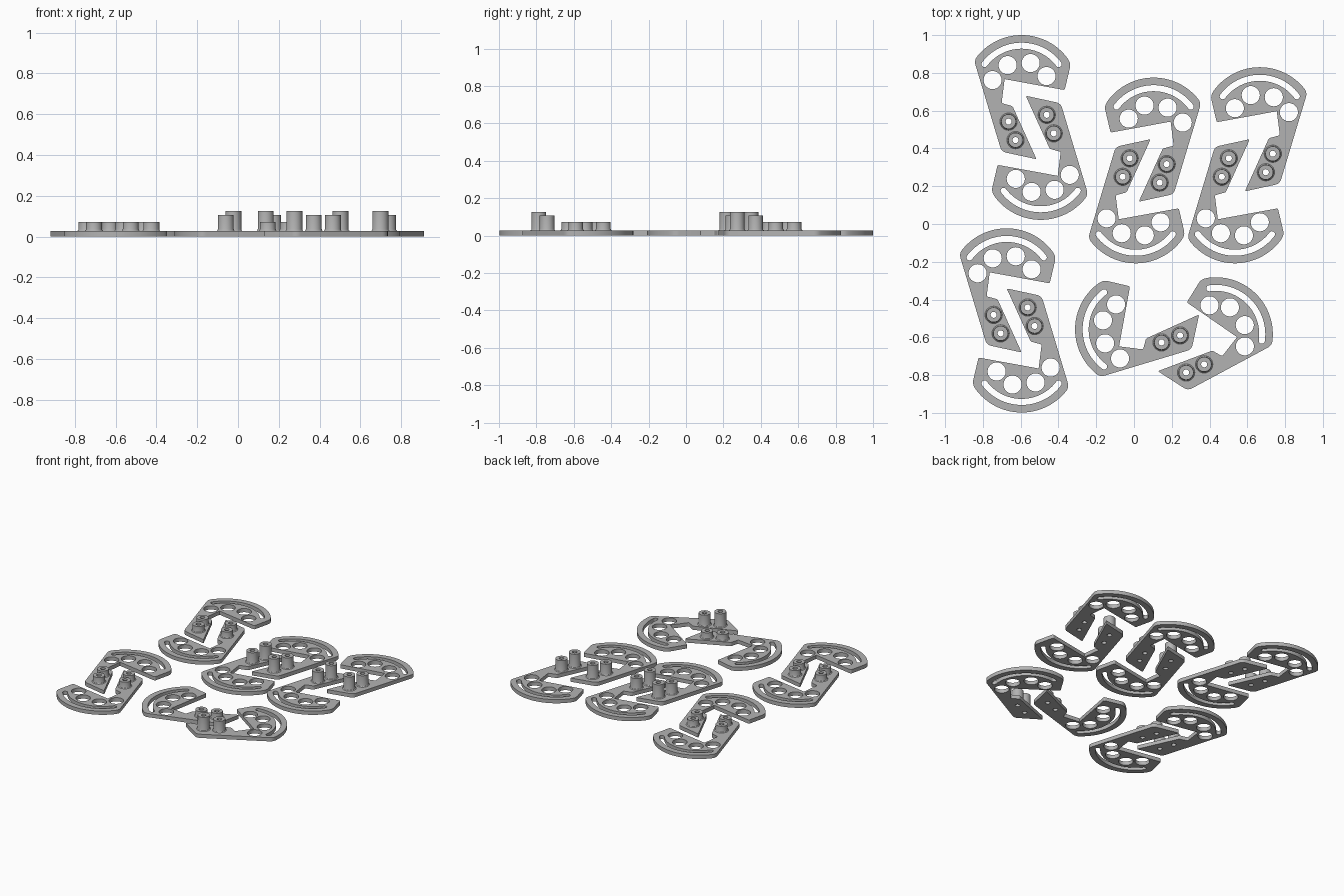
import bpy, bmesh, math
from mathutils import Matrix, Vector

if "Cube" in bpy.data.objects:
    bpy.data.objects.remove(bpy.data.objects["Cube"])

THICK = 0.027          # plate thickness
BORE = 0.016           # screw hole radius
R = 0.302              # outer radius of the fan-shaped head

grey = bpy.data.materials.new("light grey plastic")
grey.diffuse_color = (0.45, 0.45, 0.45, 1)
grey.use_nodes = True
grey.node_tree.nodes["Principled BSDF"].inputs["Base Color"].default_value = grey.diffuse_color

HOLES = [(-.154, .064), (-.074, .143), (.048, .154), (.132, .085)]
BOSSES = [(-.069, -.156), (-.032, -.254)]


def circle(c, r, n=40):
    return [(c[0] + r * math.cos(2 * math.pi * i / n),
             c[1] + r * math.sin(2 * math.pi * i / n)) for i in range(n)]


def arc(r, a0, a1, n):
    return [(r * math.cos(a0 + (a1 - a0) * i / n),
             r * math.sin(a0 + (a1 - a0) * i / n)) for i in range(n + 1)]


def rounded(corners):
    """Round each (x, y, cut) corner, cutting it back by the given length."""
    out = []
    for i, (x, y, d) in enumerate(corners):
        p = Vector((x, y))
        if d == 0:
            out.append((x, y))
            continue
        a = Vector(corners[i - 1][:2])
        b = Vector(corners[(i + 1) % len(corners)][:2])
        a, b = p + (a - p).normalized() * d, p + (b - p).normalized() * d
        for k in range(7):
            t = k / 6
            out.append(tuple(a * (1 - t) ** 2 + p * 2 * t * (1 - t) + b * t * t))
    return out


def outline():
    # head arc from right corner to left corner, then down the leg and back
    right, left = math.atan2(.151, .261), math.atan2(.170, -.252)
    head = [(x, y, 0) for x, y in arc(R, right + .12, left - .12, 40)]
    leg = [(-.252, .170, .028), (-.106, -.315, .026), (.079, -.355, .010),
           (-.048, -.074, .008), (-.106, -.058, .008), (-.090, .069, 0),
           (.228, .011, .010), (.261, .151, .024)]
    return rounded(head + leg)


def slot():
    # curved slot with round ends
    a0, a1, r, w = math.radians(37), math.radians(143), .246, .016
    pts = arc(r + w, a0, a1, 36)
    for a, s, inner in ((a1, 0, True), (a0, math.pi, False)):
        c = Vector((r * math.cos(a), r * math.sin(a)))
        pts += [(c.x + w * math.cos(a + s + math.pi * k / 8),
                 c.y + w * math.sin(a + s + math.pi * k / 8)) for k in range(1, 8)]
        if inner:
            pts += arc(r - w, a1, a0, 36)
    return pts


def plate_mesh():
    # filled and extruded flat curve with all openings
    cu = bpy.data.curves.new("plate_profile", 'CURVE')
    cu.dimensions, cu.fill_mode, cu.extrude = '2D', 'BOTH', THICK / 2
    loops = [outline(), slot()] + [circle(c, .048) for c in HOLES]
    loops += [circle(c, BORE, 24) for c in BOSSES]
    for pts in loops:
        sp = cu.splines.new('POLY')
        sp.points.add(len(pts) - 1)
        for q, (x, y) in zip(sp.points, pts):
            q.co = (x, y, 0, 1)
        sp.use_cyclic_u = True
    ob = bpy.data.objects.new("plate_profile", cu)
    bpy.context.collection.objects.link(ob)
    dg = bpy.context.evaluated_depsgraph_get()
    me = bpy.data.meshes.new_from_object(ob.evaluated_get(dg))
    bpy.data.objects.remove(ob)
    return me


def add_boss(bm, c, top):
    # hollow standoff with a small flare at its foot
    prof = [(BORE, THICK), (BORE, top), (.039, top), (.039, THICK + .010),
            (.041, THICK + .004), (.046, THICK)]
    n = 24
    rings = [[bm.verts.new((x, y, z)) for x, y in circle(c, r, n)] for r, z in prof]
    for a, b in zip(rings, rings[1:]):
        for i in range(n):
            j = (i + 1) % n
            bm.faces.new((a[i], b[i], b[j], a[j]))


def bracket(name, base, x, y, angle, mirrored, tops):
    bm = bmesh.new()
    bm.from_mesh(base)
    bmesh.ops.translate(bm, verts=bm.verts, vec=(0, 0, THICK / 2))
    bmesh.ops.remove_doubles(bm, verts=bm.verts, dist=1e-5)
    bmesh.ops.recalc_face_normals(bm, faces=bm.faces)
    plate_faces = len(bm.faces)
    for c, top in zip(BOSSES, tops):
        add_boss(bm, c, top)
    bm.faces.ensure_lookup_table()
    bm.normal_update()
    # boss tops must face up
    ring = [f for f in bm.faces[plate_faces:] if abs(f.normal.z) > .99]
    if ring[0].normal.z < 0:
        bmesh.ops.reverse_faces(bm, faces=bm.faces[plate_faces:])
    m = Matrix.Translation((x, y, 0)) @ Matrix.Rotation(math.radians(angle), 4, 'Z')
    if mirrored:
        m = m @ Matrix.Diagonal((-1, 1, 1, 1))
    bm.transform(m)
    if mirrored:
        bmesh.ops.reverse_faces(bm, faces=bm.faces[:])
    me = bpy.data.meshes.new(name)
    bm.to_mesh(me)
    bm.free()
    me.materials.clear()
    me.materials.append(grey)
    ob = bpy.data.objects.new(name, me)
    bpy.context.collection.objects.link(ob)
    bpy.ops.object.select_all(action='DESELECT')
    ob.select_set(True)
    bpy.context.view_layer.objects.active = ob
    bpy.ops.object.shade_smooth_by_angle(angle=math.radians(30))


base = plate_mesh()
SHORT, TALL = (.072, .072), (.107, .126)

# brackets with short standoffs
for i, (x, y, a) in enumerate([(-.595, .698, 0), (-.494, .324, 180), (-.674, -.325, 0),
                               (-.595, -.696, 180), (-.010, -.558, 90)]):
    bracket(f"short_bracket_{i + 1}", base, x, y, a, False, SHORT)

# mirrored brackets with tall standoffs
for i, (x, y, a) in enumerate([(.104, .473, 0), (.009, .094, 180), (.666, .528, 0),
                               (.534, .094, 180), (.433, -.584, -45)]):
    bracket(f"tall_bracket_{i + 1}", base, x, y, a, True, TALL)
bpy.data.meshes.remove(base)
